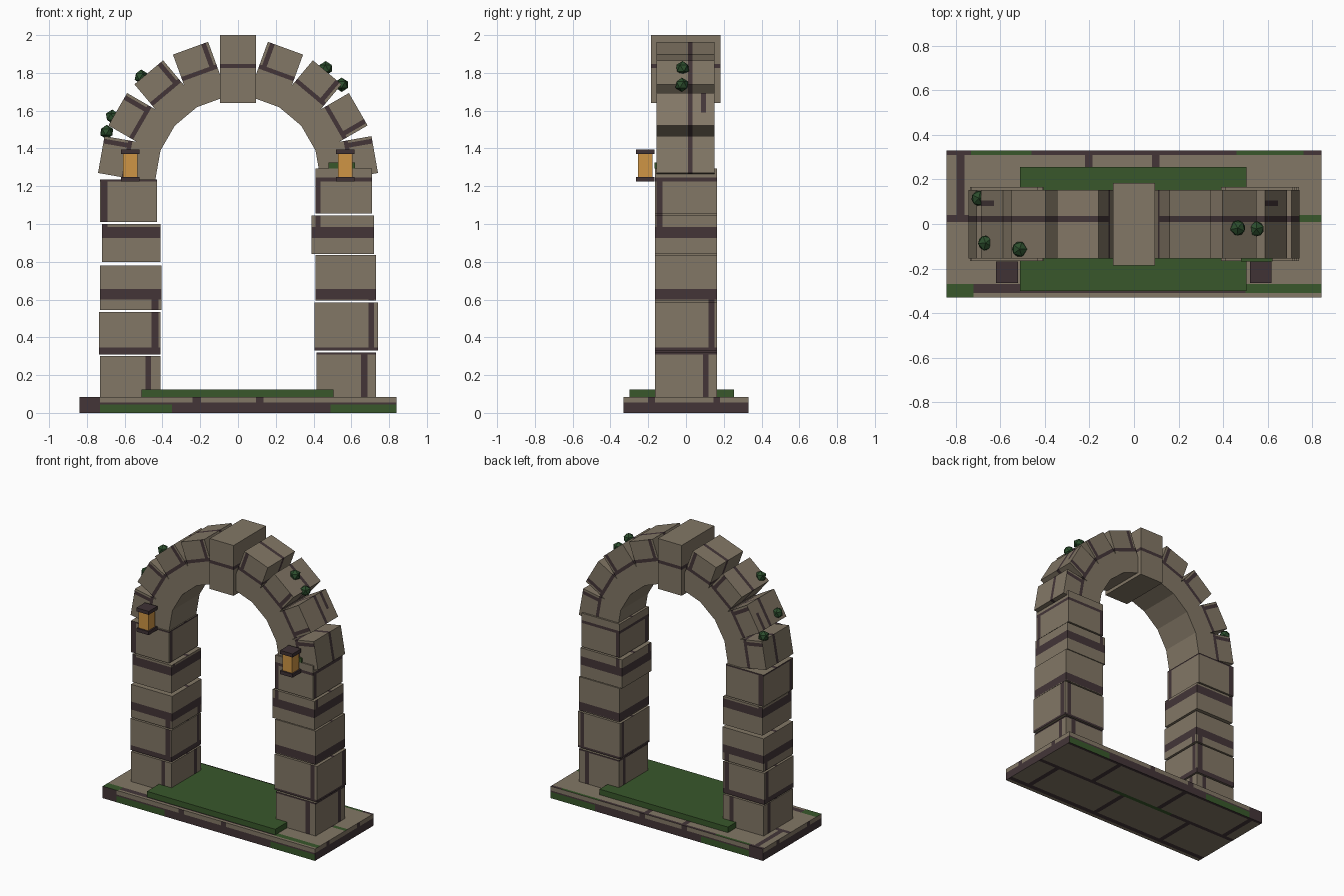
import bpy, bmesh, math
from mathutils import Matrix, Vector

old = bpy.data.objects.get("Cube")
if old:
    bpy.data.objects.remove(old, do_unlink=True)


def material(name, r, g, b):
    m = bpy.data.materials.new(name)
    m.use_nodes = True
    m.diffuse_color = (r, g, b, 1)
    m.node_tree.nodes["Principled BSDF"].inputs["Base Color"].default_value = (r, g, b, 1)
    return m


STONE = material("warm_stone", 0.225, 0.185, 0.132)
MORTAR = material("dark_mortar", 0.056, 0.036, 0.039)
MOSS = material("moss_green", 0.040, 0.097, 0.024)
LEAF = material("leaf_green", 0.025, 0.075, 0.026)
AMBER = material("lantern_amber", 0.62, 0.30, 0.058)
IRON = material("dark_iron", 0.050, 0.032, 0.036)
AXES = "xyz"


def finish(name, bm, mats, matrix=None):
    if matrix:
        bm.transform(matrix)
    me = bpy.data.meshes.new(name)
    bm.to_mesh(me)
    bm.free()
    for m in mats:
        me.materials.append(m)
    ob = bpy.data.objects.new(name, me)
    bpy.context.collection.objects.link(ob)
    return ob


def box(name, x, y, z, mat=STONE, rules=(), matrix=None):
    """Box from ranges; each rule (facing axes, ranges, material) cuts and paints faces."""
    bm = bmesh.new()
    bmesh.ops.create_cube(bm, size=1)
    for v in bm.verts:
        v.co = [r[0] + (c + 0.5) * (r[1] - r[0]) for r, c in zip((x, y, z), v.co)]
    planes = {(a, p) for _, area, _ in rules for a, span in area.items() for p in span}
    for a, p in sorted(planes):
        normal = Vector([float(a == k) for k in AXES])
        bmesh.ops.bisect_plane(bm, geom=bm.verts[:] + bm.edges[:] + bm.faces[:],
                               plane_co=normal * p, plane_no=normal, dist=1e-5)
    mats = [mat]
    bm.normal_update()
    for f in bm.faces:
        c = f.calc_center_median()
        side = max(range(3), key=lambda k: abs(f.normal[k]))
        label = ("+" if f.normal[side] > 0 else "-") + AXES[side]
        for facing, area, paint in rules:
            if label in facing and all(s[0] < c[AXES.index(a)] < s[1] for a, s in area.items()):
                if paint not in mats:
                    mats.append(paint)
                f.material_index = mats.index(paint)
    return finish(name, bm, mats, matrix)


SIDES = "+x -x +y -y"
FRONT_BACK = "+y -y"
ENDS = "+x -x"

# Mortar that runs round the pillars: level joints, then upright joints per course
pillar_rules = [(SIDES, {"z": s}, MORTAR)
                for s in ((0.31, 0.345), (0.6, 0.657), (0.925, 0.985), (1.225, 1.245))]
uprights = [((0, 0.31), (-0.49, -0.46), (0.65, 0.685), (0.09, 0.12)),
            ((0.345, 0.6), (-0.457, -0.42), (0.69, 0.72), (0.12, 0.152)),
            ((0.985, 1.225), (-0.725, -0.69), (0.41, 0.437), (-0.155, -0.125))]
for course, left_x, right_x, side_y in uprights:
    for span in (left_x, right_x):
        pillar_rules.append((FRONT_BACK, {"x": span, "z": course}, MORTAR))
    pillar_rules.append((ENDS, {"y": side_y, "z": course}, MORTAR))
pillar_rules.append(("+z", {"y": (0.01, 0.035)}, MORTAR))

# Pillar blocks: (x range, z range)
pillars = {
    "right_pillar_block": [((-0.73, -0.41), (0.085, 0.30)), ((-0.735, -0.41), (0.31, 0.535)),
                           ((-0.73, -0.405), (0.545, 0.78)), ((-0.72, -0.41), (0.80, 1.0)),
                           ((-0.73, -0.43), (1.01, 1.235))],
    "left_pillar_block": [((0.415, 0.73), (0.085, 0.32)), ((0.405, 0.74), (0.33, 0.585)),
                          ((0.41, 0.73), (0.595, 0.835)), ((0.39, 0.72), (0.84, 1.045)),
                          ((0.41, 0.71), (1.055, 1.295))],
}
for name, blocks in pillars.items():
    for i, (x, z) in enumerate(blocks):
        box(f"{name}_{i + 1}", x, (-0.165, 0.165), z, rules=pillar_rules)

# Arch stones, built upright and swung round the arch centre
for i in range(9):
    a = math.radians(20 * (i - 4))
    key = i == 4
    rules = [(SIDES, {"z": (0.585, 0.608)}, MORTAR)]
    if not key:
        edge = (0.06, 0.085) if i in (0, 1, 2, 3, 6, 7) else (-0.085, -0.06)
        rules += [("+z", {"y": (0.01, 0.035)}, MORTAR),
                  (ENDS, {"y": (0.01, 0.035), "z": (0.608, 0.8)}, MORTAR),
                  (FRONT_BACK, {"x": edge, "z": (0.608, 0.8)}, MORTAR)]
    if i % 3 == 1 and not key:
        rules.append(("+z", {"y": (0.08, 0.105), "x": (-0.1, 0.02)}, MORTAR))
    place = Matrix.Translation((0, 0, 1.24)) @ Matrix.Rotation(a, 4, "Y")
    half = 0.094 if key else 0.099
    box("keystone" if key else f"arch_stone_{i + 1}", (-half, half),
        (-0.185, 0.183) if key else (-0.155, 0.152),
        (0.40, 0.76) if key else (0.43, 0.735), rules=rules, matrix=place)

# Base slab with mortar joints and mossy edges
base_rules = [
    # top
    ("+z -z", {"y": (0.01, 0.04)}, MORTAR),
    ("+z -z", {"y": (0.31, 0.33)}, MORTAR),
    ("+z", {"y": (0.31, 0.33), "x": (-0.73, -0.46)}, MOSS),
    ("+z", {"y": (0.31, 0.33), "x": (0.46, 0.76)}, MOSS),
    ("+z", {"y": (0.01, 0.04), "x": (0.74, 0.84)}, MOSS),
    ("+z", {"y": (0.04, 0.31), "x": (-0.795, -0.76)}, MORTAR),
    ("+z", {"y": (0.25, 0.31), "x": (-0.22, -0.185)}, MORTAR),
    ("+z", {"y": (0.25, 0.31), "x": (0.08, 0.115)}, MORTAR),
    ("+z", {"y": (-0.31, -0.27), "x": (-0.72, 0.5)}, MORTAR),
    ("+z", {"y": (-0.31, -0.27), "x": (0.5, 0.84)}, MOSS),
    ("+z", {"y": (-0.33, -0.27), "x": (-0.84, -0.72)}, MOSS),
    # front and back
    (FRONT_BACK, {"z": (0, 0.055)}, MORTAR),
    (FRONT_BACK, {"z": (0, 0.045), "x": (-0.73, -0.35)}, MOSS),
    (FRONT_BACK, {"z": (0, 0.045), "x": (0.49, 0.84)}, MOSS),
    (FRONT_BACK, {"x": (-0.84, -0.73)}, MORTAR),
    (FRONT_BACK, {"x": (-0.24, -0.195)}, MORTAR),
    (FRONT_BACK, {"x": (0.095, 0.135)}, MORTAR),
    # ends
    (ENDS, {"z": (0, 0.055)}, MORTAR),
    (ENDS, {"y": (-0.2, -0.165)}, MORTAR),
    (ENDS, {"y": (0.145, 0.18)}, MORTAR),
    # underside
    ("-z", {"y": (-0.305, -0.27)}, MORTAR),
    ("-z", {"y": (0.01, 0.04), "x": (-0.3, 0.2)}, MOSS),
]
for k in range(3):
    x = -0.48 + 0.57 * k
    base_rules.append(("-z", {"x": (x, x + 0.035), "y": (-0.27, 0.01)}, MORTAR))
    base_rules.append(("-z", {"x": (x - 0.29, x - 0.255), "y": (0.04, 0.31)}, MORTAR))
box("base_slab", (-0.84, 0.84), (-0.33, 0.33), (0, 0.085), rules=base_rules)

# Moss carpet under the arch and moss tuft on the pillar ledge
box("moss_carpet", (-0.51, 0.505), (-0.30, 0.255), (0.085, 0.125), MOSS)
box("moss_tuft", (0.48, 0.62), (-0.168, -0.15), (1.295, 1.325), MOSS)

# Lanterns on the front of both pillars
for side, x in (("right", -0.57), ("left", 0.568)):
    parts = (("bottom", 0.049, 1.225, 1.25, IRON), ("glass", 0.038, 1.25, 1.37, AMBER),
             ("top", 0.049, 1.37, 1.395, IRON))
    for part, h, z0, z1, mat in parts:
        box(f"{side}_lantern_{part}", (x - h, x + h), (-0.216 - h, -0.216 + h), (z0, z1), mat)

# Leaf clumps on the arch
clumps = [(-0.513, -0.113, 1.78), (-0.665, -0.085, 1.568), (-0.695, 0.115, 1.487),
          (0.465, -0.018, 1.825), (0.549, -0.022, 1.737)]
for i, spot in enumerate(clumps):
    bm = bmesh.new()
    bmesh.ops.create_icosphere(bm, subdivisions=1, radius=0.038)
    turn = Matrix.Translation(spot) @ Matrix.Rotation(i * 0.7, 4, "Z")
    finish(f"leaf_clump_{i + 1}", bm, [LEAF], turn)
